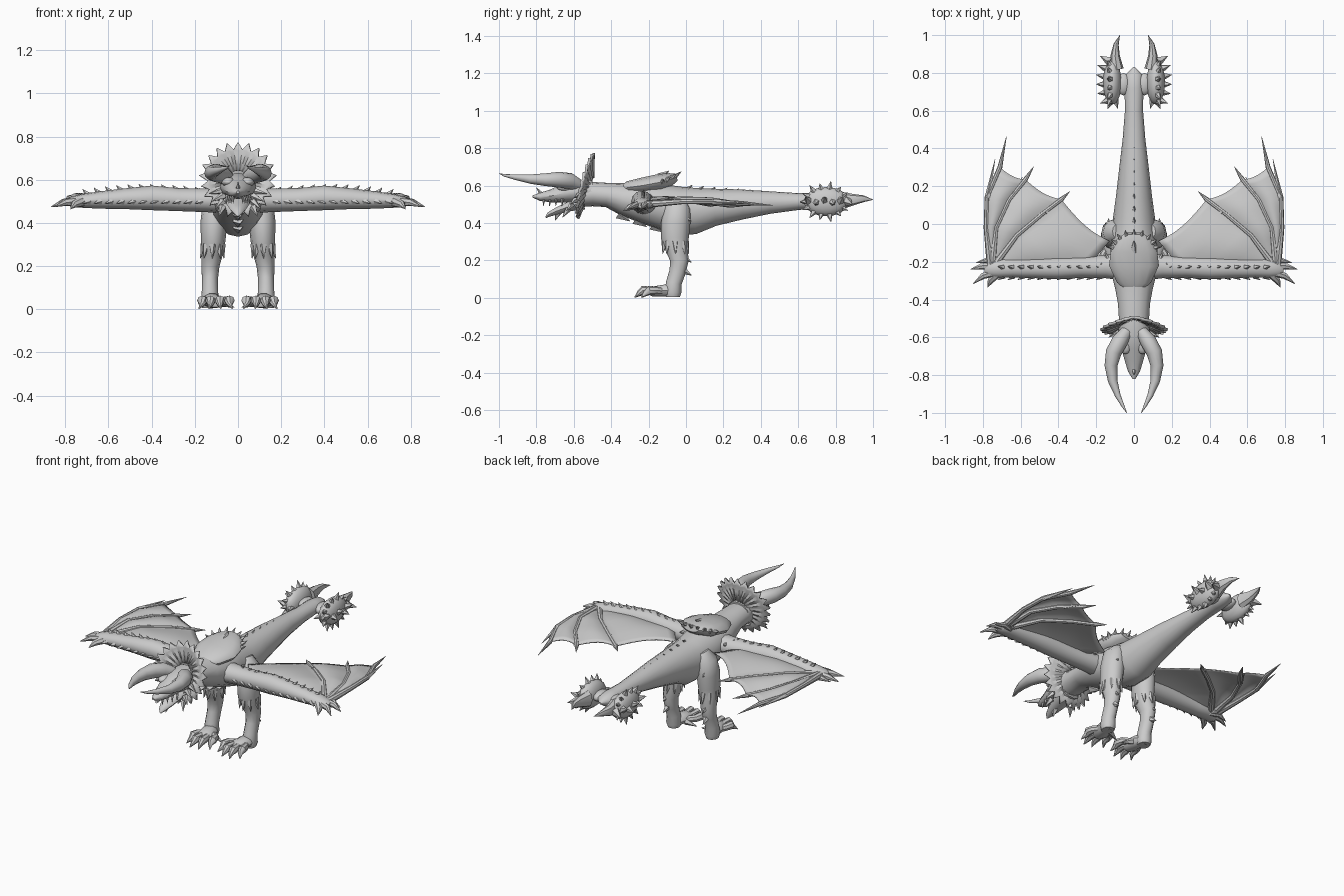
import bpy, bmesh, math, random
from mathutils import Vector, Matrix

random.seed(4)
grey = bpy.data.materials.new("stone grey")
grey.diffuse_color = (0.6, 0.6, 0.6, 1)


def tube(bm, pts, n=12):
    """Loft of elliptical rings; each point is x, y, z, side radius, upper radius."""
    cs = [Vector(p[:3]) for p in pts]
    rings = []
    for i, p in enumerate(pts):
        d = (cs[min(i + 1, len(cs) - 1)] - cs[max(i - 1, 0)]).normalized()
        ref = Vector((0, 0, 1)) if abs(d.z) < 0.75 else Vector((0, -1, 0))
        u = d.cross(ref).normalized()
        v = u.cross(d)
        ru, rv = p[3], p[-1]
        rings.append([bm.verts.new(cs[i] + u * ru * math.cos(k * math.tau / n)
                                   + v * rv * math.sin(k * math.tau / n)) for k in range(n)])
    for a, b in zip(rings, rings[1:]):
        for k in range(n):
            bm.faces.new((a[k], a[(k + 1) % n], b[(k + 1) % n], b[k]))
    bm.faces.new(rings[0][::-1])
    bm.faces.new(rings[-1])


def spike(bm, base, tip, r, n=5):
    tube(bm, [(*base, r), (*tip, 0.001)], n)


def ball(bm, c, r):
    bmesh.ops.create_uvsphere(bm, u_segments=14, v_segments=9, radius=1,
                              matrix=Matrix.Translation(c) @ Matrix.Diagonal((*r, 1)))


def finish(bm, name, mirror=False, thick=0):
    if mirror:
        geo = bmesh.ops.duplicate(bm, geom=bm.verts[:] + bm.edges[:] + bm.faces[:])["geom"]
        for v in geo:
            if isinstance(v, bmesh.types.BMVert):
                v.co.x = -v.co.x
    bmesh.ops.recalc_face_normals(bm, faces=bm.faces[:])
    me = bpy.data.meshes.new(name)
    bm.to_mesh(me)
    bm.free()
    me.materials.append(grey)
    ob = bpy.data.objects.new(name, me)
    bpy.context.collection.objects.link(ob)
    if thick:
        m = ob.modifiers.new("thickness", "SOLIDIFY")
        m.thickness, m.offset = thick, 0
    bpy.ops.object.select_all(action="DESELECT")
    ob.select_set(True)
    bpy.context.view_layer.objects.active = ob
    bpy.ops.object.shade_smooth_by_angle(angle=math.radians(40))


# Body, neck and tail in one loft
bm = bmesh.new()
tube(bm, [(0, -.6, .55, .07, .065), (0, -.5, .555, .08, .065), (0, -.42, .55, .085, .065),
          (0, -.34, .53, .10, .085), (0, -.24, .51, .125, .105), (0, -.14, .49, .125, .12),
          (0, -.04, .465, .115, .13), (0, .04, .465, .11, .125), (0, .15, .485, .095, .10),
          (0, .3, .5, .078, .08), (0, .45, .51, .06, .06), (0, .6, .515, .048, .045),
          (0, .72, .52, .05, .04), (0, .79, .52, .045, .032), (0, .83, .52, .005, .005)], 16)
for i in range(10):  # low ridge along the tail
    y = .0 + i * .062
    z = .592 - .05 * i / 10
    spike(bm, (0, y, z - .015), (0, y + .035, z + .012), .014)
for i in range(3):  # chest tufts
    spike(bm, (0, -.36 + i * .09, .45 - i * .03), (0, -.3 + i * .09, .41 - i * .03), .03)
finish(bm, "body_and_tail")

# Back plate rising to a spiked rear rim
bm = bmesh.new()
tube(bm, [(0, -.36, .58, .03, .012), (0, -.31, .59, .09, .035), (0, -.22, .603, .132, .044),
          (0, -.14, .618, .122, .046), (0, -.08, .635, .09, .034), (0, -.05, .645, .05, .02)], 14)
for i in range(9):
    a = math.radians(-80 + 20 * i)
    p = Vector((.105 * math.sin(a), -.14 + .075 * math.cos(a), .615 + .03 * math.cos(a)))
    spike(bm, p, p + Vector((.035 * math.sin(a), .04 * math.cos(a), .01 + .02 * math.cos(a))), .016)
spike(bm, (0, -.14, .645), (0, -.09, .68), .025)
finish(bm, "back_plate")

# Head with upper and lower jaw
bm = bmesh.new()
tube(bm, [(0, -.5, .57, .075, .06), (0, -.58, .57, .085, .062), (0, -.65, .56, .07, .05),
          (0, -.72, .545, .05, .035), (0, -.78, .54, .032, .022), (0, -.82, .542, .008, .006)])
tube(bm, [(0, -.55, .51, .06, .04), (0, -.62, .49, .055, .028), (0, -.69, .465, .038, .02),
          (0, -.735, .445, .02, .013), (0, -.75, .43, .004, .004)], 10)
spike(bm, (0, -.77, .55), (0, -.8, .59), .014)
spike(bm, (0, -.68, .46), (0, -.7, .415), .02)
for s in (-1, 1):
    for i in range(4):  # teeth and cheek spines
        y, x = -.66 - .033 * i, s * (.052 - .01 * i)
        spike(bm, (x, y, .53), (x, y - .004, .49), .009, 4)
        spike(bm, (s * .07, -.57 - .02 * i, .55 - .025 * i),
              (s * (.135 - .015 * i), -.6 - .02 * i, .535 - .035 * i), .018)
    ball(bm, (s * .045, -.64, .59), (.032, .05, .022))
finish(bm, "head")

# Curved forward horns
bm = bmesh.new()
tube(bm, [(.04, -.57, .60, .032), (.075, -.62, .625, .043), (.108, -.68, .632, .042),
          (.122, -.75, .632, .034), (.113, -.83, .635, .025), (.085, -.91, .645, .015),
          (.055, -.97, .655, .007), (.038, -1.0, .665, .001)])
finish(bm, "horns", True)

# Jagged neck frill
bm = bmesh.new()
N = 44
loops = []
for f in (.3, .65, .9, 1):
    loop = []
    for k in range(N):
        a = k * math.tau / N
        r = f * (.158 if math.cos(a) > 0 else .15)
        if f == 1:
            r += .022 if k % 2 == 0 else -.012
        z = .595 + r * math.cos(a)
        y = -.535 + .24 * (z - .6) + .03 * (1 - f) - .03 * f * abs(math.sin(a)) + .008 * (k % 2)
        loop.append(bm.verts.new((r * math.sin(a), y, z)))
    loops.append(loop)
for a, b in zip(loops, loops[1:]):
    for k in range(N):
        bm.faces.new((a[k], a[(k + 1) % N], b[(k + 1) % N], b[k]))
finish(bm, "frill", thick=.014)

# Arms with tufted edges and clawed hands
bm = bmesh.new()
tube(bm, [(.05, -.225, .505, .075, .06), (.15, -.225, .505, .062, .055), (.28, -.23, .508, .055, .053),
          (.4, -.235, .516, .058, .057), (.52, -.235, .512, .052, .048), (.64, -.235, .506, .048, .04),
          (.72, -.235, .502, .05, .032), (.77, -.24, .497, .04, .024), (.79, -.24, .494, .02, .014)])
for i in range(11):
    x = .17 + .052 * i
    h = .55 + .018 * math.sin((x - .12) * 5.5) - .03 * max(0, x - .5)
    spike(bm, (x, -.23, h - .02), (x + .03, -.225, h + .012), .018)
    spike(bm, (x, -.275, .5), (x + .03, -.296, .49), .016)
for p in ((.18, -.21, .56), (.17, -.27, .53), (.15, -.15, .54)):
    spike(bm, (.13, -.22, .52), p, .03)
for y0, p, q in ((-.22, (.81, -.225, .495), (.865, -.24, .475)),
                 (-.25, (.80, -.275, .495), (.85, -.315, .475)),
                 (-.26, (.76, -.30, .485), (.775, -.335, .465)),
                 (-.21, (.775, -.19, .495), (.835, -.205, .48)),
                 (-.21, (.73, -.185, .5), (.78, -.165, .49))):
    tube(bm, [(.72, y0, .5, .024), (*p, .017), (*q, .002)], 7)
finish(bm, "arms", True)

# Wing fingers and the membrane stretched between them
fingers = [[(.76, -.22, .5), (.782, -.02, .515), (.778, .14, .515), (.71, .30, .505)],
           [(.75, -.22, .5), (.73, -.02, .52), (.66, .13, .51), (.575, .235, .495)],
           [(.74, -.22, .5), (.62, -.06, .525), (.49, .05, .515), (.385, .13, .5)],
           [(.70, -.23, .5), (.45, -.22, .52), (.22, -.2, .52), (.13, -.09, .51)]]
tips = [(.675, .465, .495), (.53, .305, .49), (.34, .172, .495)]


def along(f, t):
    t *= 3
    i = min(int(t), 2)
    return Vector(f[i]).lerp(Vector(f[i + 1]), t - i)


bm = bmesh.new()
S, T = 8, 12
for a, b, notch in zip(fingers, fingers[1:], (.015, .02, .03)):
    grid = []
    for i in range(T + 1):
        row = []
        for j in range(S + 1):
            s, t = j / S, i / T
            w = math.sin(math.pi * s)
            p = along(a, t).lerp(along(b, t), s)
            p.z += .022 * w * math.sin(math.pi * t * .8)
            p.y -= notch * w * t ** 3
            row.append(bm.verts.new(p))
        grid.append(row)
    for i in range(T):
        for j in range(S):
            bm.faces.new((grid[i][j], grid[i + 1][j], grid[i + 1][j + 1], grid[i][j + 1]))
bmesh.ops.remove_doubles(bm, verts=bm.verts[:], dist=.0005)
finish(bm, "wing_membrane", True, .006)

bm = bmesh.new()
for f, tip in zip(fingers, tips):
    tube(bm, [(*p, r) for p, r in zip(f, (.02, .014, .013, .013))] + [(*tip, .001)], 8)
spike(bm, (.775, .14, .515), (.735, .345, .505), .016)
spike(bm, (.64, .16, .505), (.59, .25, .495), .013)
spike(bm, (.47, .06, .515), (.41, .13, .5), .013)
finish(bm, "wing_fingers", True)

# Legs with shaggy thighs
bm = bmesh.new()
tube(bm, [(.085, -.04, .53, .03, .04), (.1, -.045, .48, .065, .07), (.112, -.055, .4, .062, .078),
          (.115, -.06, .32, .057, .075), (.12, -.05, .26, .05, .058), (.128, -.035, .2, .042, .05),
          (.13, -.045, .14, .037, .044), (.13, -.065, .08, .038, .042), (.13, -.07, .03, .043, .045),
          (.13, -.07, .005, .035, .038)])
for i in range(8):
    a = i * math.tau / 8
    c, s = math.cos(a), math.sin(a)
    spike(bm, (.117 + .04 * c, -.058 + .055 * s, .3), (.12 + .055 * c, -.055 + .07 * s, .235), .02)
for z in (.42, .2, .13):
    spike(bm, (.13, -.02, z + .02), (.135, .03, z - .01), .025)
finish(bm, "legs", True)

# Feet with knuckled toes and claws
bm = bmesh.new()
tube(bm, [(.13, -.05, .03, .03, .028), (.12, -.1, .04, .045, .035), (.11, -.16, .035, .05, .03),
          (.105, -.19, .03, .03, .022)], 10)
for x, y in ((.045, -.18), (.085, -.215), (.125, -.22), (.16, -.185)):
    k = x + (x - .1) * .1
    tube(bm, [(.11 + (x - .1) * .4, -.12, .035, .02), (x, y + .025, .04, .021),
              (k, y - .01, .04, .024), (k, y - .03, .025, .015), (k + (x - .1) * .25, y - .055, .003, .002)], 8)
spike(bm, (.08, -.11, .03), (.015, -.13, .008), .02)
finish(bm, "feet", True)

# Paired spiny lobes at the tail end
bm = bmesh.new()
ball(bm, (.115, .75, .515), (.05, .12, .078))
tube(bm, [(.09, .82, .52, .035, .05), (.1, .89, .525, .025, .032), (.095, .95, .53, .014, .018),
          (.075, 1.0, .525, .001)], 8)
for i in range(14):
    a = i * math.tau / 14
    c, s = math.cos(a), math.sin(a)
    spike(bm, (.12, .745 + .085 * c, .515 + .055 * s),
          (.14, .745 + .135 * c, .515 + (.1 + .012 * (i % 2)) * s), .024)
for i in range(6):
    y = .66 + .04 * i
    w = .04 * math.sin((i + 1) * math.pi / 7)
    spike(bm, (.115 + w * .6, y, .515), (.162 + w, y + (y - .74) * .25, .52 + .02 * (-1) ** i), .028)
spike(bm, (.11, .68, .515), (.085, .61, .51), .03)
ball(bm, (.055, .74, .52), (.04, .06, .03))
finish(bm, "tail_lobes", True)
